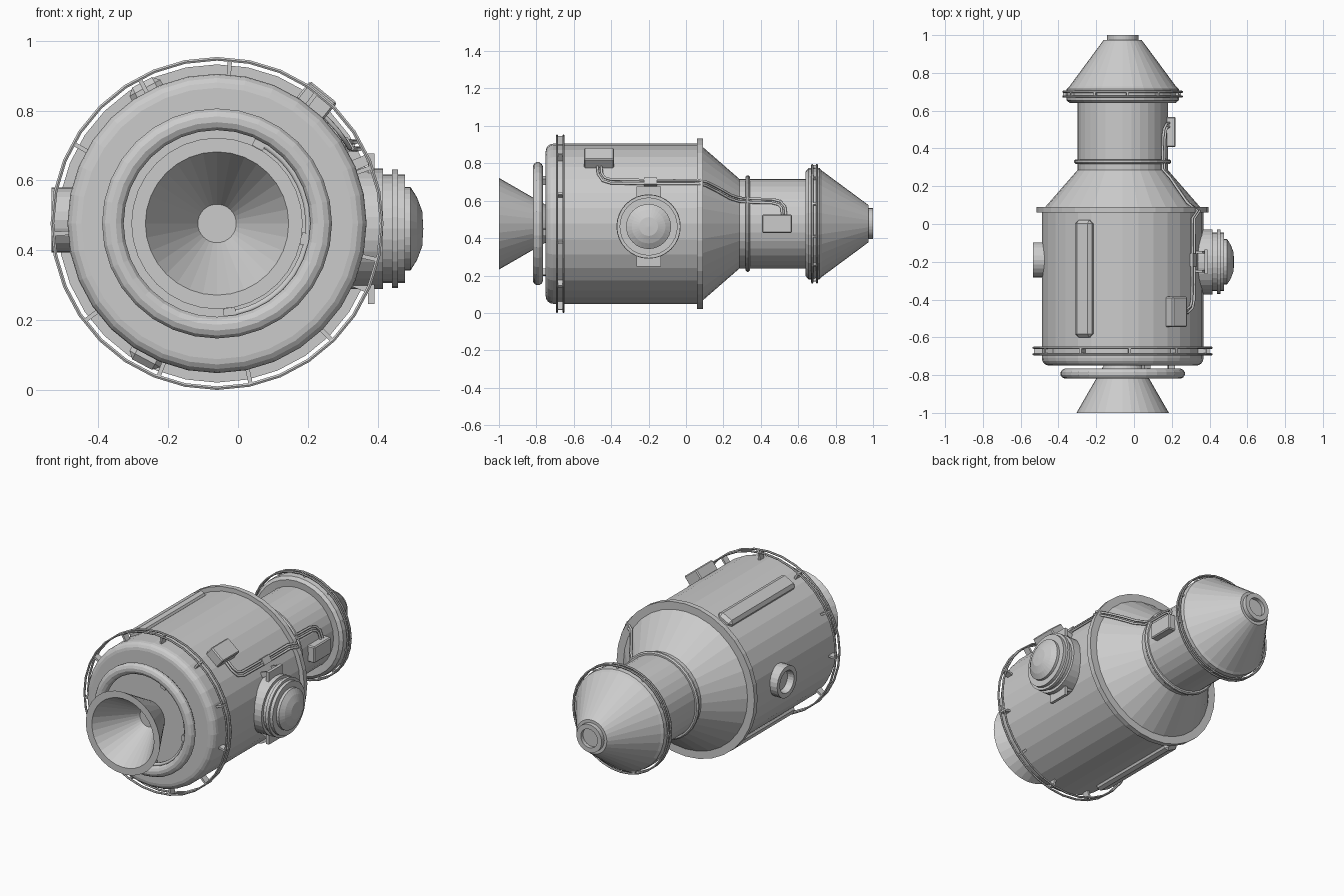
import bpy, bmesh, math
from mathutils import Vector, Matrix

if "Cube" in bpy.data.objects:
    bpy.data.objects.remove(bpy.data.objects["Cube"])

CX, CZ = -0.06, 0.477
SIDES = 32
LONG = Matrix.Translation((CX, 0, CZ)) @ Matrix.Rotation(-math.pi / 2, 4, 'X')


def finish(name, bm):
    bmesh.ops.recalc_face_normals(bm, faces=bm.faces)
    me = bpy.data.meshes.new(name)
    bm.to_mesh(me)
    bm.free()
    ob = bpy.data.objects.new(name, me)
    bpy.context.collection.objects.link(ob)
    return ob


def lathe(name, prof, mat=LONG, n=SIDES, closed=False):
    """Revolve (radius, height) points around the local z axis."""
    bm = bmesh.new()
    rings = []
    for r, h in prof:
        if r < 1e-5:
            rings.append([bm.verts.new(mat @ Vector((0, 0, h)))] * n)
        else:
            rings.append([bm.verts.new(mat @ Vector((r * math.cos(2 * math.pi * i / n),
                          r * math.sin(2 * math.pi * i / n), h))) for i in range(n)])
    pairs = list(zip(rings, rings[1:]))
    if closed:
        pairs.append((rings[-1], rings[0]))
    for a, b in pairs:
        for i in range(n):
            j = (i + 1) % n
            vs = list(dict.fromkeys((a[i], a[j], b[j], b[i])))
            if len(vs) > 2:
                bm.faces.new(vs)
    return finish(name, bm)


def hoop(name, R, y, rr, ry=None, seg=8):
    ry = ry or rr
    pts = [(R + rr * math.cos(2 * math.pi * k / seg + math.pi / seg),
            y + ry * math.sin(2 * math.pi * k / seg + math.pi / seg)) for k in range(seg)]
    return lathe(name, pts, closed=True)


def block(name, deg, r, y, size, bevel=0.0):
    """Box on the hull: size is (radial, along y, tangential)."""
    bm = bmesh.new()
    mat = (Matrix.Translation((CX, 0, CZ)) @ Matrix.Rotation(-math.radians(deg), 4, 'Y')
           @ Matrix.Translation((r, y, 0)) @ Matrix.Diagonal((*size, 1)))
    bmesh.ops.create_cube(bm, size=1, matrix=mat)
    if bevel:
        bmesh.ops.bevel(bm, geom=bm.edges[:], offset=bevel, segments=1, affect='EDGES')
    return finish(name, bm)


def pipe(name, pts, rad):
    cu = bpy.data.curves.new(name, 'CURVE')
    cu.dimensions = '3D'
    cu.bevel_depth, cu.bevel_resolution, cu.use_fill_caps = rad, 1, True
    sp = cu.splines.new('POLY')
    sp.points.add(len(pts) - 1)
    for p, co in zip(sp.points, pts):
        p.co = (*co, 1)
    ob = bpy.data.objects.new(name, cu)
    bpy.context.collection.objects.link(ob)


# Main hull: rounded rear, drum, flange, shoulder cone, neck
rear = [(0.388 + 0.04 * math.sin(a), -0.71 - 0.04 * math.cos(a))
        for a in [math.pi / 2 * k / 4 for k in range(5)]]
lathe("hull", [(0, -0.75)] + rear + [(0.428, 0.06), (0.455, 0.06), (0.455, 0.09), (0.41, 0.09),
      (0.24, 0.285), (0.24, 0.66), (0, 0.66)])
hoop("neck_band", 0.245, 0.33, 0.013)

# Front collar, nose cone and docking tube
lathe("collar", [(0.23, 0.645), (0.28, 0.64), (0.297, 0.655), (0.3, 0.685), (0.297, 0.715),
                 (0.28, 0.73), (0.23, 0.73)])
lathe("nose_cone", [(0.285, 0.725), (0.1, 0.975), (0, 0.975)])
lathe("docking_tube", [(0.083, 0.965), (0.083, 1.0), (0.055, 1.0), (0.055, 0.978), (0, 0.978)])

# Wire hoops with standoff posts
for y in (0.675, 0.7):
    hoop("collar_hoop", 0.314, y, 0.006, seg=6)
for y in (-0.69, -0.655):
    hoop("rear_hoop", 0.471, y, 0.006, seg=6)
for k in range(11):
    block("rear_post", 20 + k * 360 / 11, 0.448, -0.672, (0.046, 0.04, 0.012))
    block("collar_post", 20 + k * 360 / 11, 0.304, 0.687, (0.022, 0.025, 0.01))

# Engine: support ring, nozzle, feed pipe with clamps
hoop("engine_ring", 0.298, -0.792, 0.032, 0.028, seg=12)
lathe("nozzle", [(0.095, -0.74), (0.245, -1.0), (0.205, -1.0), (0.055, -0.76), (0, -0.76)])
arc = [math.radians(62 - 6 * k) for k in range(25)]
pipe("feed_pipe", [(CX + 0.262 * math.cos(a), -0.78, CZ + 0.262 * math.sin(a)) for a in arc], 0.011)
for d in (62, -10, -82):
    block("pipe_clamp", d, 0.262, -0.77, (0.035, 0.045, 0.035))

# Long bars on the hull, mirrored top and bottom
for d in (118, -118):
    block("side_bar", d, 0.432, -0.29, (0.05, 0.62, 0.1), 0.018)

# Left port
left = Matrix.Translation((CX, -0.19, CZ + 0.01)) @ Matrix.Rotation(-math.pi / 2, 4, 'Y')
lathe("left_port", [(0.093, 0.4), (0.093, 0.474), (0.066, 0.474), (0.06, 0.435), (0, 0.435)], left, 24)

# Right hatch: stepped drum with low dome, and mounting tabs
right = Matrix.Translation((0, -0.2, 0.462)) @ Matrix.Rotation(math.pi / 2, 4, 'Y')
lathe("right_hatch", [(0.172, 0.25), (0.172, 0.415), (0.155, 0.415), (0.155, 0.44), (0.17, 0.44),
      (0.17, 0.458), (0.155, 0.458), (0.155, 0.477), (0.12, 0.477), (0.12, 0.493),
      (0.09, 0.512), (0.05, 0.527), (0, 0.53)], right)
block("hatch_tab", 0, 0.441, -0.2, (0.018, 0.13, 0.06)).location.z = 0.17
block("hatch_tab", 0, 0.441, -0.2, (0.018, 0.13, 0.06)).location.z = -0.2
for s in (1, -1):
    for y in (-0.25, -0.15):
        block("tab_gusset", s * 23, 0.435, y, (0.06, 0.012, 0.03))

# Equipment boxes
block("rear_box", 51, 0.452, -0.465, (0.065, 0.16, 0.1), 0.006)
block("neck_box", 0, 0.255, 0.487, (0.05, 0.16, 0.098), 0.006)


# Twin cables lying on the hull between the boxes
def hull_radius(y):
    if y < 0.04:
        return 0.436
    if y < 0.1:
        return 0.46
    return max(0.25, 0.425 - (y - 0.09) * 0.87) if y < 0.3 else 0.25


route = [(-0.465, 0.80), (-0.46, 0.745), (-0.44, 0.715), (-0.40, 0.703), (-0.2, 0.7), (0.03, 0.7),
         (0.07, 0.7), (0.11, 0.69), (0.17, 0.66), (0.24, 0.62), (0.29, 0.605), (0.36, 0.6),
         (0.46, 0.598), (0.5, 0.588), (0.52, 0.565), (0.525, 0.52)]
for off in (-0.01, 0.01):
    pts = []
    for i, (y, z) in enumerate(route):
        a, b = route[max(i - 1, 0)], route[min(i + 1, len(route) - 1)]
        t = Vector((b[0] - a[0], b[1] - a[1])).normalized()
        yy, zz = y - t.y * off, z + t.x * off
        r = hull_radius(y)
        pts.append((CX + math.sqrt(r * r - (zz - CZ) ** 2), yy, zz))
    pipe("cable", pts, 0.007)
block("cable_clip", 31, 0.437, -0.19, (0.02, 0.07, 0.04))
